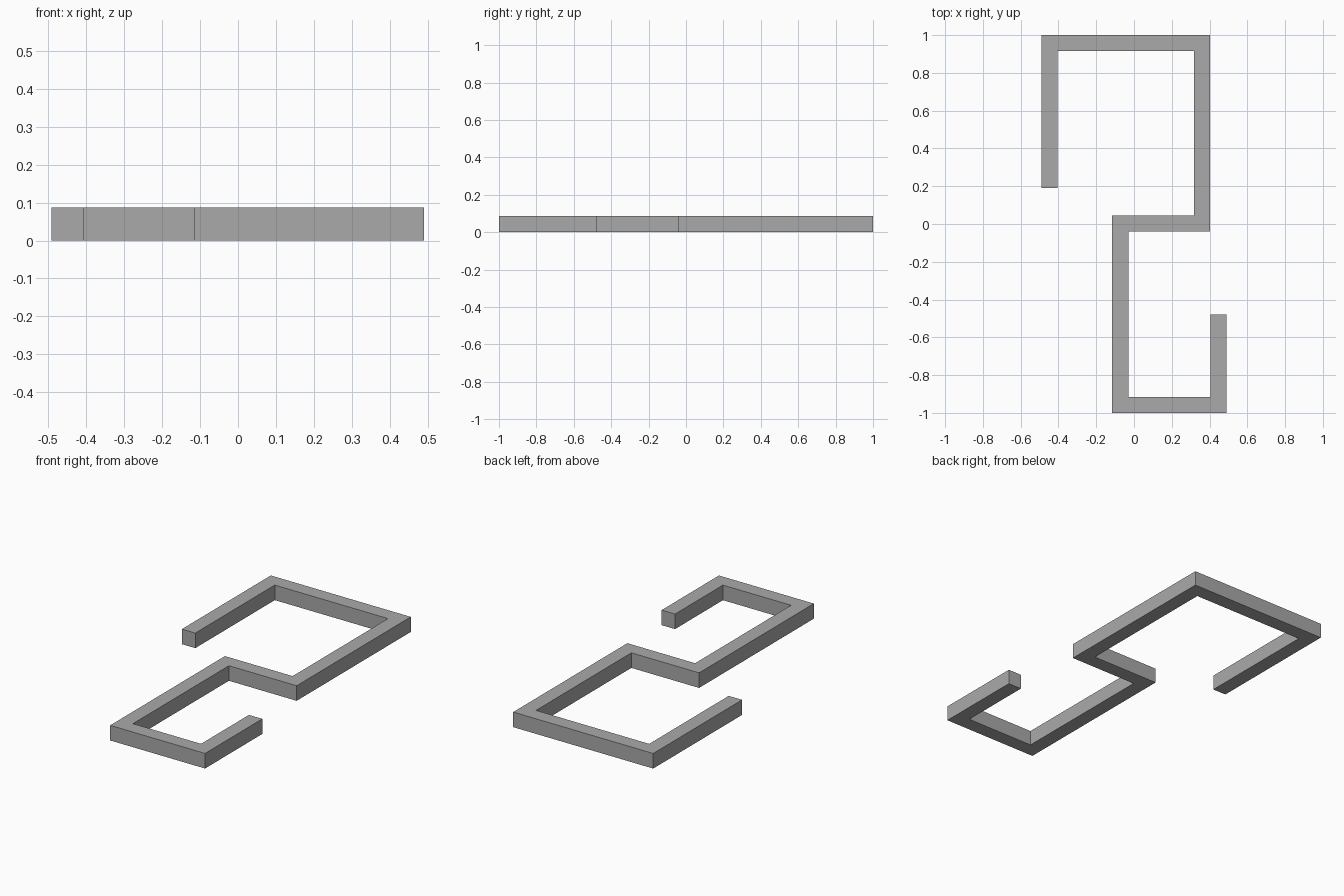
import bpy
import bmesh
from mathutils import Vector

cube = bpy.data.objects.get("Cube")
if cube:
    bpy.data.objects.remove(cube, do_unlink=True)

HEIGHT = 0.087
HALF = 0.0427  # half the bar width

# Plain grey material
grey = bpy.data.materials.new("plain_grey")
grey.use_nodes = True
colour = (0.4, 0.4, 0.4, 1)
grey.diffuse_color = colour
grey.node_tree.nodes["Principled BSDF"].inputs["Base Color"].default_value = colour

# Centreline of the bent bar, from the back hook to the front hook
path = [Vector(p) for p in (
    (-0.4483, 0.19), (-0.4483, 1 - HALF), (0.3593, 1 - HALF), (0.3593, 0.003),
    (-0.0727, 0.003), (-0.0727, HALF - 1), (0.4473, HALF - 1), (0.4473, -0.478))]


def normal(a, b):
    """Left-hand unit normal of a path segment."""
    d = (b - a).normalized()
    return Vector((-d.y, d.x))


normals = [normal(a, b) for a, b in zip(path, path[1:])]

# Mitred offsets: at right-angle corners the two normals simply add up
offsets = [normals[0]]
offsets += [a + b for a, b in zip(normals, normals[1:])]
offsets.append(normals[-1])

# Sweep a square section along the path
bm = bmesh.new()
rings = []
for p, o in zip(path, offsets):
    corners = [(p + o * HALF * side, z)
               for side, z in ((1, 0), (-1, 0), (-1, HEIGHT), (1, HEIGHT))]
    rings.append([bm.verts.new((c.x, c.y, z)) for c, z in corners])

for r, s in zip(rings, rings[1:]):
    for i in range(4):
        j = (i + 1) % 4
        bm.faces.new((r[i], r[j], s[j], s[i]))

# End caps
bm.faces.new(rings[0])
bm.faces.new(rings[-1])
bmesh.ops.recalc_face_normals(bm, faces=bm.faces[:])

mesh = bpy.data.meshes.new("bent_bar")
bm.to_mesh(mesh)
bm.free()
mesh.materials.append(grey)
bar = bpy.data.objects.new("bent_bar", mesh)
bpy.context.collection.objects.link(bar)
